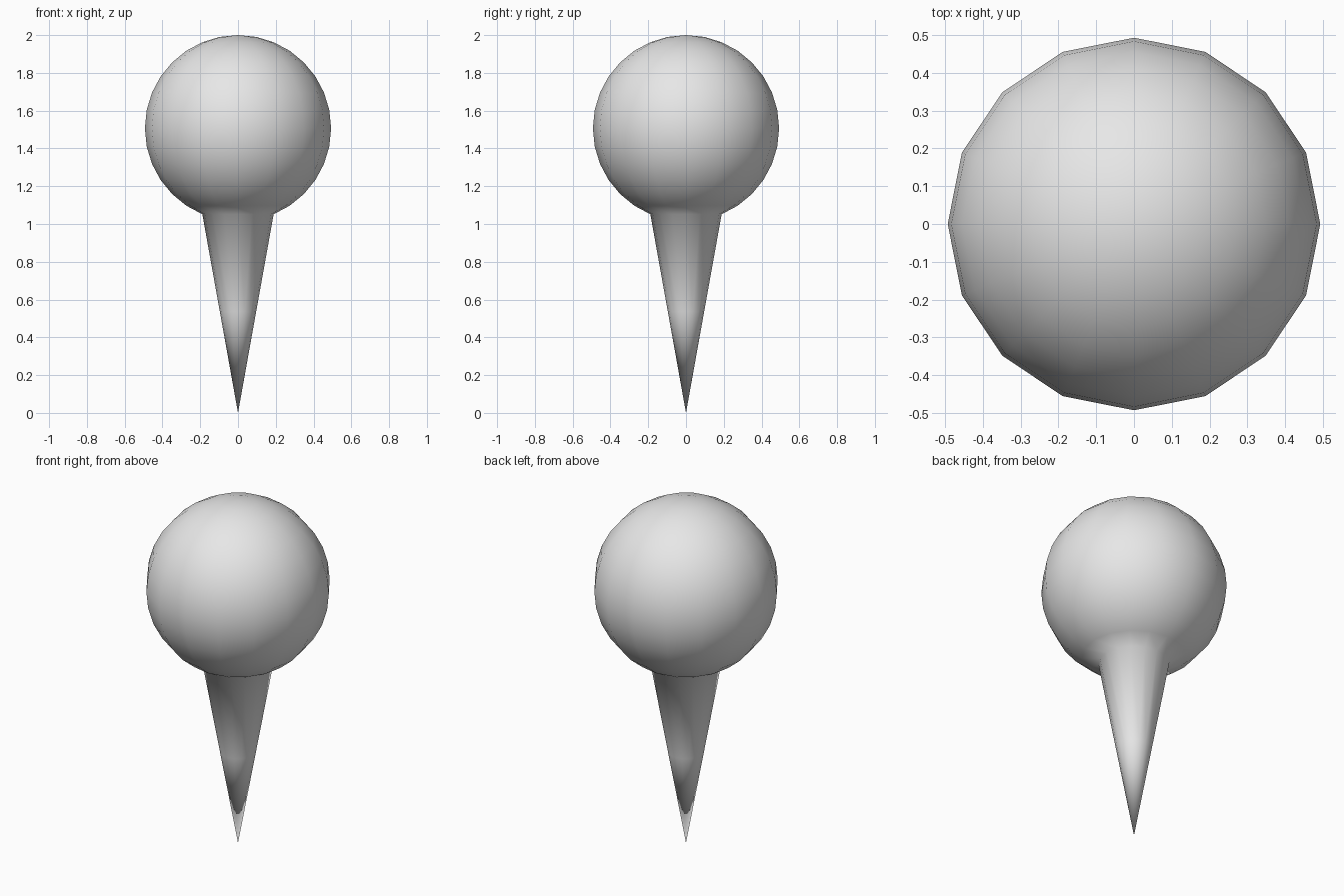
import bpy
import bmesh

cube = bpy.data.objects.get("Cube")
if cube:
    bpy.data.objects.remove(cube, do_unlink=True)

RADIUS = 0.493
CENTRE = 2 - RADIUS

# Plain grey material
grey = bpy.data.materials.new("light grey")
grey.use_nodes = True
grey.diffuse_color = (0.8, 0.8, 0.8, 1)
grey.node_tree.nodes["Principled BSDF"].inputs["Base Color"].default_value = (0.8, 0.8, 0.8, 1)

# Ball head
bm = bmesh.new()
bmesh.ops.create_uvsphere(bm, u_segments=16, v_segments=16, radius=RADIUS)
for v in bm.verts:
    v.co.z += CENTRE

# Spike: draw the lowest ring and the pole down into a straight cone
levels = sorted({round(v.co.z, 3) for v in bm.verts})
pole, ring, neck = levels[:3]
neck_radius = max(v.co.xy.length for v in bm.verts if abs(v.co.z - neck) < 0.005)
for v in bm.verts:
    if v.co.z < (ring + neck) / 2:
        v.co.z = neck * v.co.xy.length / neck_radius

mesh = bpy.data.meshes.new("ball_headed_pin")
bm.to_mesh(mesh)
bm.free()
mesh.materials.append(grey)
for face in mesh.polygons:
    face.use_smooth = True
pin = bpy.data.objects.new("ball_headed_pin", mesh)
bpy.context.collection.objects.link(pin)
